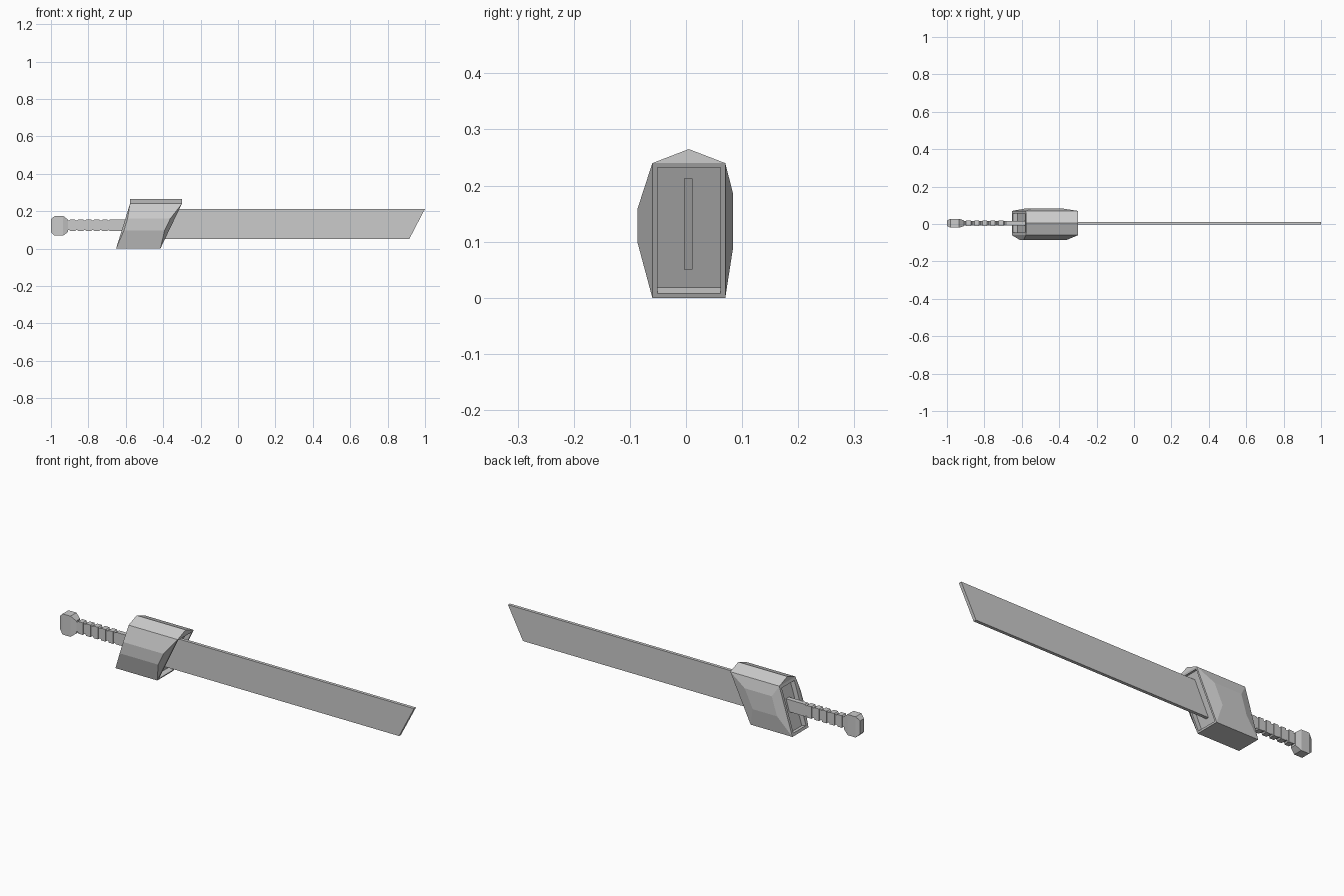
import bpy, bmesh
from mathutils import Vector

cube = bpy.data.objects.get("Cube")
if cube:
    bpy.data.objects.remove(cube, do_unlink=True)

# One flat grey for the whole sword
grey = bpy.data.materials.new("plain_grey")
grey.use_nodes = True
colour = (0.6, 0.6, 0.6, 1)
grey.diffuse_color = colour
grey.node_tree.nodes["Principled BSDF"].inputs["Base Color"].default_value = colour


def finish(name, bm):
    bmesh.ops.recalc_face_normals(bm, faces=bm.faces)
    mesh = bpy.data.meshes.new(name)
    bm.to_mesh(mesh)
    bm.free()
    mesh.materials.append(grey)
    obj = bpy.data.objects.new(name, mesh)
    bpy.context.collection.objects.link(obj)
    return obj


def plate(name, outline, y0, y1):
    """Extrude an x-z outline from y0 to y1."""
    bm = bmesh.new()
    face = bm.faces.new([bm.verts.new((x, y0, z)) for x, z in outline])
    ext = bmesh.ops.extrude_face_region(bm, geom=[face])["geom"]
    verts = [g for g in ext if isinstance(g, bmesh.types.BMVert)]
    bmesh.ops.translate(bm, verts=verts, vec=(0, y1 - y0, 0))
    return finish(name, bm)


# Blade with a slanted tip
plate("blade", [(-0.45, 0.05), (0.915, 0.05), (1.0, 0.213), (-0.45, 0.213)], -0.004, 0.012)

# Ribbed grip: notches cut into both edges
MID, rib, notch = 0.124, 0.031, 0.025
upper = [(-0.92, notch)]
for i in range(5):
    x = -0.897 + i * 0.043
    upper += [(x - 0.006, notch), (x, rib), (x + 0.026, rib), (x + 0.032, notch)]
upper += [(-0.685, rib), (-0.56, rib)]
outline = [(x, MID + h) for x, h in upper] + [(x, MID - h) for x, h in reversed(upper)]
plate("grip", outline, -0.008, 0.016)

# Raised bands wrapping the grip ribs
for i in range(5):
    x = -0.897 + i * 0.043
    plate(f"grip_band_{i + 1}", [(x, MID - rib), (x + 0.026, MID - rib),
                                 (x + 0.026, MID + rib), (x, MID + rib)], -0.012, 0.02)

# Pommel: chamfered block lofted along x
bm = bmesh.new()
rings = []
for x, half_y, half_z in [(-1.0, 0.015, 0.034), (-0.98, 0.024, 0.053),
                          (-0.935, 0.024, 0.053), (-0.908, 0.015, 0.032)]:
    rings.append([bm.verts.new((x, 0.004 + sy * half_y, 0.122 + sz * half_z))
                  for sy, sz in ((-1, -1), (1, -1), (1, 1), (-1, 1))])
for a, b in zip(rings, rings[1:]):
    for i in range(4):
        j = (i + 1) % 4
        bm.faces.new((a[i], a[j], b[j], b[i]))
bm.faces.new(rings[0])
bm.faces.new(rings[-1])
finish("pommel", bm)

# Guard: slanted block, bulged sides, ridged top, recessed ends
bm = bmesh.new()
Y0, Y1, TOP = -0.06, 0.07, 0.24


def end_x(side, z):
    return -0.652 + 0.31 * z if side == 0 else -0.415 + 0.48 * z


def corners(side):
    pts = [(Y0, 0), (Y1, 0), (Y1, TOP), (Y0, TOP)]
    return [bm.verts.new((end_x(side, z), y, z)) for y, z in pts]


left, right = corners(0), corners(1)
ridge = [bm.verts.new((end_x(s, TOP), 0.005, 0.265)) for s in (0, 1)]
caps = [bm.faces.new(left), bm.faces.new(right)]
bm.faces.new((left[0], left[1], right[1], right[0]))
for end, peak in zip((left, right), ridge):
    bm.faces.new((end[2], end[3], peak))
for k in (2, 3):
    bm.faces.new((left[k], right[k], ridge[1], ridge[0]))

# Each side: four sloped faces around a flat raised panel
for low, high, y, z0, z1, in_l, in_r in [(0, 3, -0.086, 0.097, 0.16, 0.012, 0.024),
                                         (1, 2, 0.084, 0.09, 0.185, 0.05, 0.065)]:
    panel = [bm.verts.new(p) for p in (
        (end_x(0, z0) + in_l, y, z0), (end_x(1, z0) - in_r, y, z0),
        (end_x(1, z1) - in_r, y, z1), (end_x(0, z1) + in_l, y, z1))]
    border = [left[low], right[low], right[high], left[high]]
    bm.faces.new(panel)
    for i in range(4):
        j = (i + 1) % 4
        bm.faces.new((border[i], border[j], panel[j], panel[i]))

bmesh.ops.recalc_face_normals(bm, faces=bm.faces)
for cap, rim, depth in zip(caps, (0.02, 0.0125), (0.025, 0.023)):
    bmesh.ops.inset_individual(bm, faces=[cap], thickness=rim)
    normal = Vector(cap.normal)
    floor = bmesh.ops.extrude_discrete_faces(bm, faces=[cap])["faces"][0]
    bmesh.ops.translate(bm, verts=floor.verts, vec=normal * -depth)
finish("guard", bm)
